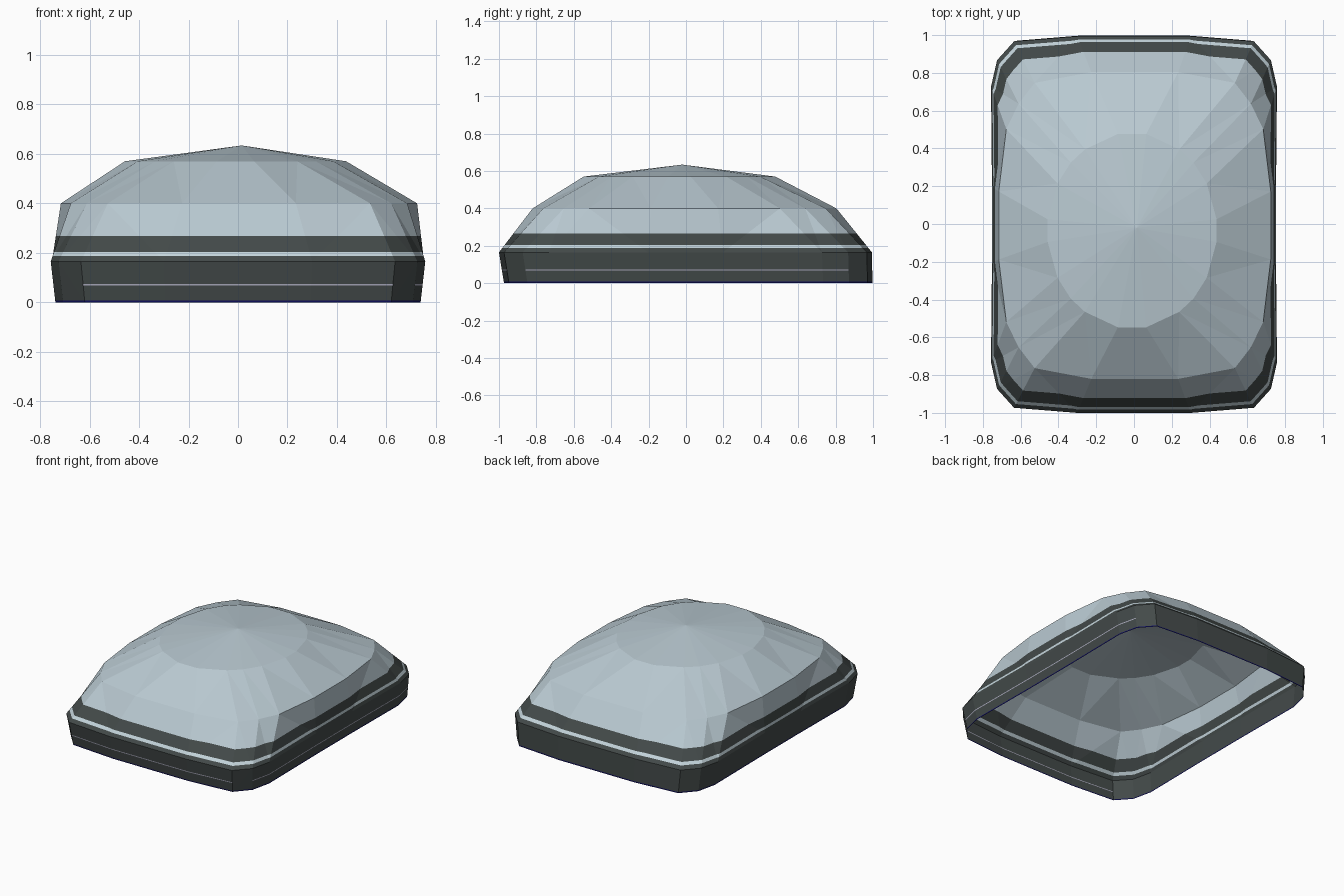
import bpy, bmesh

if "Cube" in bpy.data.objects:
    bpy.data.objects.remove(bpy.data.objects["Cube"])

def material(name, rgb):
    m = bpy.data.materials.new(name)
    m.diffuse_color = (*rgb, 1)
    m.use_nodes = True
    m.node_tree.nodes["Principled BSDF"].inputs["Base Color"].default_value = m.diffuse_color
    return m

GLASS = material("pale blue grey", (0.485, 0.584, 0.638))
DARK = material("dark grey green", (0.056, 0.068, 0.067))
STRIPE = material("light stripe", (0.55, 0.66, 0.71))
NAVY = material("navy edge", (0.005, 0.005, 0.12))
LILAC = material("lilac trim", (0.42, 0.42, 0.53))

# Quarter outlines of each level, mirrored into full rings
RIM = [(0.752, 0.2), (0.757, 0.73), (0.725, 0.87), (0.635, 0.97), (0.3, 0.997)]
SHOULDER = [(0.72, 0.18), (0.68, 0.51), (0.615, 0.645), (0.53, 0.755), (0.23, 0.812)]
CROWN = [(0.447, 0.06), (0.395, 0.25), (0.325, 0.36), (0.25, 0.43), (0.075, 0.512)]
BASE = [(x * 0.975, y * 0.988) for x, y in RIM]

def ring(bm, quarter, z, dx=0, dy=0):
    back = quarter[::-1]
    pts = (quarter + [(-x, y) for x, y in back]
           + [(-x, -y) for x, y in quarter] + [(x, -y) for x, y in back])
    return [bm.verts.new((x + dx, y + dy, z)) for x, y in pts]

def bridge(bm, low, high):
    n = len(low)
    for i in range(n):
        j = (i + 1) % n
        bm.faces.new((low[i], low[j], high[j], high[i]))

def finish(bm, name, cuts, mats, rule):
    bmesh.ops.triangulate(bm, faces=bm.faces[:])
    for z in cuts:
        bmesh.ops.bisect_plane(bm, geom=bm.verts[:] + bm.edges[:] + bm.faces[:],
                               plane_co=(0, 0, z), plane_no=(0, 0, 1))
    bm.normal_update()
    for f in bm.faces:
        f.material_index = rule(f.calc_center_median(), f.normal)
    me = bpy.data.meshes.new(name)
    bm.to_mesh(me)
    bm.free()
    for m in mats:
        me.materials.append(m)
    bpy.context.collection.objects.link(bpy.data.objects.new(name, me))

# Open-bottomed dark skirt with a navy lower edge and fine trim line
bm = bmesh.new()
bridge(bm, ring(bm, BASE, 0, 0, 0.012), ring(bm, RIM, 0.165, 0, -0.003))

def skirt_rule(c, n):
    if c.z < 0.008:
        return 1
    if 0.068 < c.z < 0.074 and (n.y < -0.9 or n.x > 0.9):
        return 2
    return 0

finish(bm, "skirt", (0.008, 0.068, 0.074), (DARK, NAVY, LILAC), skirt_rule)

# Faceted dome with a dark seal and a light stripe around its foot
bm = bmesh.new()
rim = ring(bm, RIM, 0.165, 0, -0.003)
shoulder = ring(bm, SHOULDER, 0.40, 0.004, -0.008)
crown = ring(bm, CROWN, 0.57, -0.01, -0.035)
bridge(bm, rim, shoulder)
bridge(bm, shoulder, crown)
apex = bm.verts.new((0.015, -0.02, 0.634))
for i in range(len(crown)):
    bm.faces.new((crown[i], crown[(i + 1) % len(crown)], apex))

def dome_rule(c, n):
    if c.z > 0.267:
        return 0
    return 2 if 0.187 < c.z < 0.204 else 1

finish(bm, "dome", (0.187, 0.204, 0.267), (GLASS, DARK, STRIPE), dome_rule)
